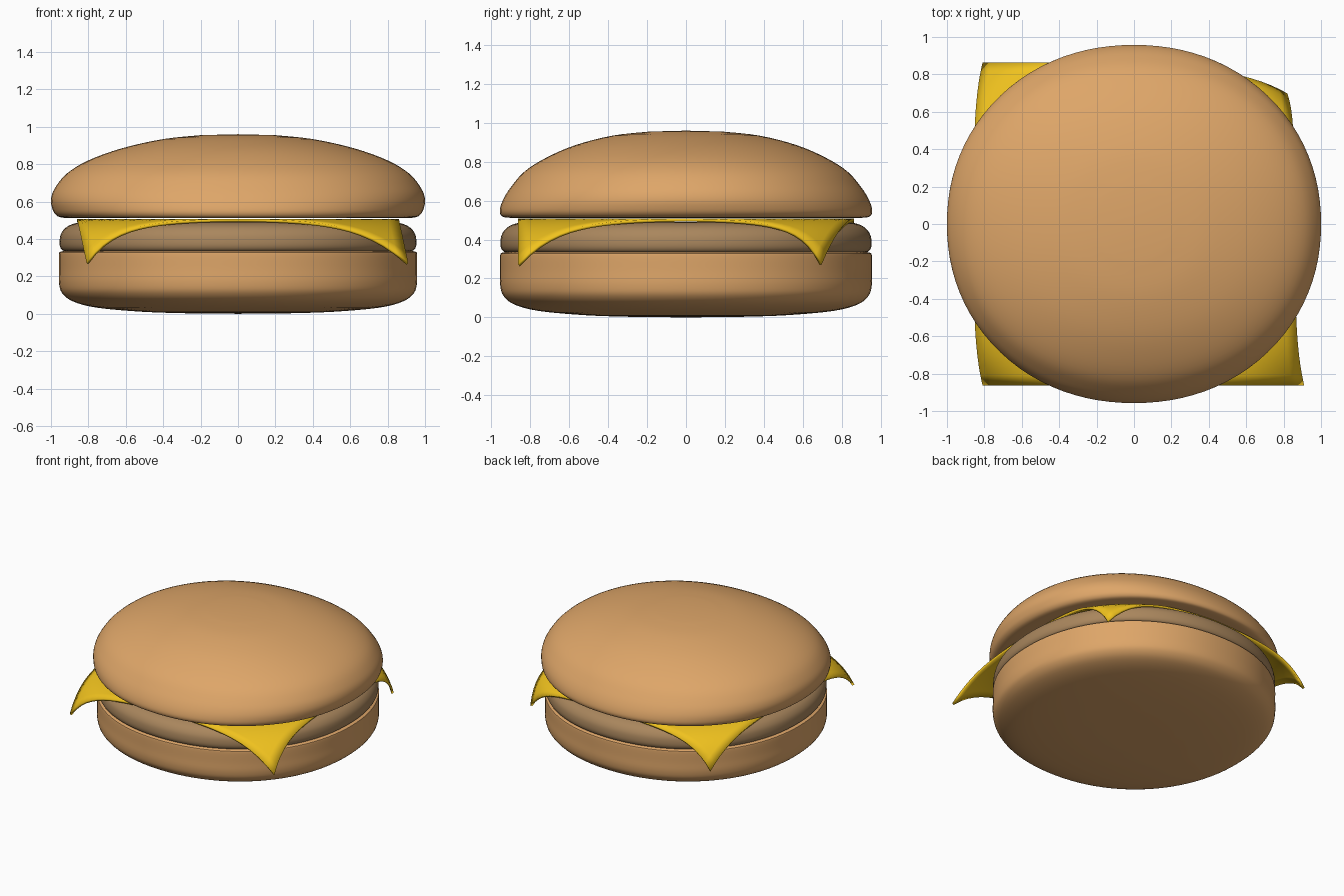
import bpy, bmesh, math

if "Cube" in bpy.data.objects:
    bpy.data.objects.remove(bpy.data.objects["Cube"])

SEG = 96


def material(name, rgb):
    m = bpy.data.materials.new(name)
    m.diffuse_color = (*rgb, 1)
    m.use_nodes = True
    m.node_tree.nodes["Principled BSDF"].inputs["Base Color"].default_value = m.diffuse_color
    return m


def finish(name, bm, mat):
    bmesh.ops.recalc_face_normals(bm, faces=bm.faces)
    me = bpy.data.meshes.new(name)
    bm.to_mesh(me)
    bm.free()
    ob = bpy.data.objects.new(name, me)
    bpy.context.collection.objects.link(ob)
    me.materials.append(mat)
    bpy.ops.object.select_all(action='DESELECT')
    ob.select_set(True)
    bpy.context.view_layer.objects.active = ob
    bpy.ops.object.shade_smooth_by_angle(angle=math.radians(40))
    return ob


def spline(pts, steps=4):
    """Smooth a short profile with Catmull-Rom interpolation."""
    out = []
    for i in range(len(pts) - 1):
        a, b, c, d = (pts[max(0, min(len(pts) - 1, i + k))] for k in (-1, 0, 1, 2))
        for s in range(steps):
            t = s / steps
            out.append([0.5 * (2 * q + (r - p) * t + (2 * p - 5 * q + 4 * r - w) * t * t
                               + (3 * q - p - 3 * r + w) * t ** 3)
                        for p, q, r, w in zip(a, b, c, d)])
    return out + [list(pts[-1])]


def round_part(name, profile, bottom_z, top_z, mat, power=2.1):
    """Closed, slightly squarish lathe; profile rows are (x radius, y radius, z)."""
    bm = bmesh.new()
    rings = []
    for rx, ry, z in spline(profile):
        ring = []
        for i in range(SEG):
            a = 2 * math.pi * i / SEG
            c, s = math.cos(a), math.sin(a)
            k = (abs(c) ** power + abs(s) ** power) ** (-1 / power)
            ring.append(bm.verts.new((rx * c * k, ry * s * k, z)))
        rings.append(ring)
    for lo, hi in zip(rings, rings[1:]):
        for i in range(SEG):
            j = (i + 1) % SEG
            bm.faces.new((lo[i], lo[j], hi[j], hi[i]))
    for ring, z in ((rings[0], bottom_z), (rings[-1], top_z)):
        tip = bm.verts.new((0, 0, z))
        for i in range(SEG):
            bm.faces.new((ring[i], ring[(i + 1) % SEG], tip))
    return finish(name, bm, mat)


bun = material("bun", (0.73, 0.38, 0.14))
meat = material("meat", (0.40, 0.24, 0.11))
yellow = material("cheese", (0.87, 0.54, 0.013))

# Bottom bun
round_part("bottom_bun", [
    (0.25, 0.25, 0.002), (0.50, 0.50, 0.01), (0.75, 0.75, 0.032), (0.88, 0.88, 0.065),
    (0.94, 0.938, 0.11), (0.957, 0.955, 0.165), (0.957, 0.955, 0.24),
    (0.957, 0.955, 0.318), (0.952, 0.95, 0.33), (0.935, 0.933, 0.335)], 0, 0.335, bun)

# Patty
round_part("patty", [
    (0.88, 0.88, 0.328), (0.93, 0.93, 0.335), (0.95, 0.95, 0.355), (0.954, 0.954, 0.39),
    (0.945, 0.945, 0.43), (0.915, 0.915, 0.465), (0.86, 0.86, 0.486),
    (0.78, 0.78, 0.49)], 0.328, 0.49, meat)

# Top bun
round_part("top_bun", [
    (0.88, 0.88, 0.511), (0.945, 0.935, 0.515), (0.975, 0.954, 0.53), (0.992, 0.956, 0.56),
    (1.0, 0.938, 0.61), (0.98, 0.90, 0.67), (0.915, 0.83, 0.75), (0.80, 0.72, 0.82),
    (0.62, 0.57, 0.885), (0.40, 0.38, 0.934), (0.20, 0.19, 0.955)], 0.511, 0.96, bun)

# Cheese slice: flat in the middle, corners drooping over the patty
N = 32
bm = bmesh.new()
grid = []
for j in range(N + 1):
    row = []
    for i in range(N + 1):
        u, v = 2 * i / N - 1, 2 * j / N - 1
        s = max(0, (math.hypot(u, v) - 1) / (math.sqrt(2) - 1))
        f = 0.3 * s + 0.7 * s ** 3
        x, y = 0.86 * u, 0.863 * v
        if u > 0 and v > 0:
            x -= 0.04 * f
            y -= 0.165 * f ** 0.6
        else:
            x += 0.05 * f
        row.append(bm.verts.new((x, y, 0.508 - 0.235 * f)))
    grid.append(row)
for j in range(N):
    for i in range(N):
        bm.faces.new((grid[j][i], grid[j][i + 1], grid[j + 1][i + 1], grid[j + 1][i]))
cheese = finish("cheese_slice", bm, yellow)
mod = cheese.modifiers.new("thickness", 'SOLIDIFY')
mod.thickness = 0.016
mod.offset = -1 if cheese.data.polygons[0].normal.z > 0 else 1
